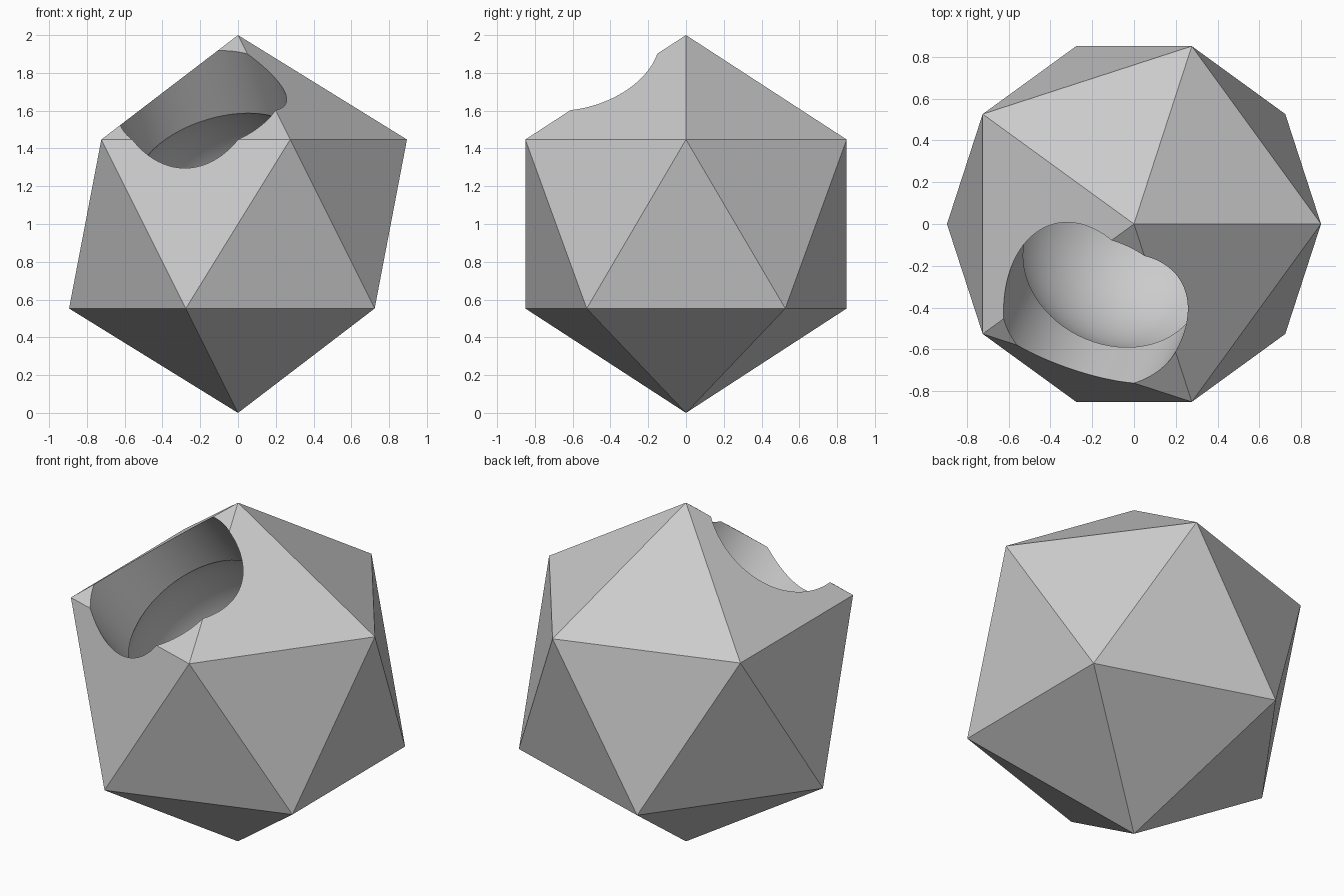
import bpy
import math
from mathutils import Vector

# Remove the default cube
cube = bpy.data.objects.get("Cube")
if cube:
    bpy.data.objects.remove(cube, do_unlink=True)

CENTRE = Vector((0, 0, 1))
AXIS = Vector((-0.25, -0.525, 0.814)).normalized()

# Single matte grey
grey = bpy.data.materials.new("plain grey")
grey.use_nodes = True
grey.diffuse_color = (0.6, 0.6, 0.6, 1)
grey.node_tree.nodes["Principled BSDF"].inputs["Base Color"].default_value = (0.6, 0.6, 0.6, 1)


def cut(target, cutter):
    """Subtract the cutter from the target, then discard the cutter."""
    cutter.hide_render = True
    mod = target.modifiers.new("cut", "BOOLEAN")
    mod.operation = "DIFFERENCE"
    mod.solver = "EXACT"
    mod.object = cutter
    bpy.ops.object.select_all(action="DESELECT")
    bpy.context.view_layer.objects.active = target
    target.select_set(True)
    bpy.ops.object.modifier_apply(modifier=mod.name)
    bpy.data.objects.remove(cutter, do_unlink=True)


# Twenty-sided body standing on a corner
bpy.ops.mesh.primitive_ico_sphere_add(subdivisions=1, radius=1, location=CENTRE)
body = bpy.context.object
body.name = "hollow_icosahedron"
body.data.materials.append(grey)

# Round cavity in the middle
bpy.ops.mesh.primitive_uv_sphere_add(segments=96, ring_count=48, radius=0.6, location=CENTRE)
cavity = bpy.context.object
cavity.name = "cavity_cutter"
cavity.data.materials.append(grey)
cut(body, cavity)

# Round opening from the upper front into the cavity
bpy.ops.mesh.primitive_cylinder_add(vertices=128, radius=0.443, depth=1.1,
                                    location=CENTRE + AXIS * 0.75,
                                    rotation=AXIS.to_track_quat("Z", "Y").to_euler())
bore = bpy.context.object
bore.name = "opening_cutter"
bore.data.materials.append(grey)
cut(body, bore)

# Smooth the cavity and bore, keep the facets crisp
bpy.ops.object.shade_smooth_by_angle(angle=math.radians(25))
